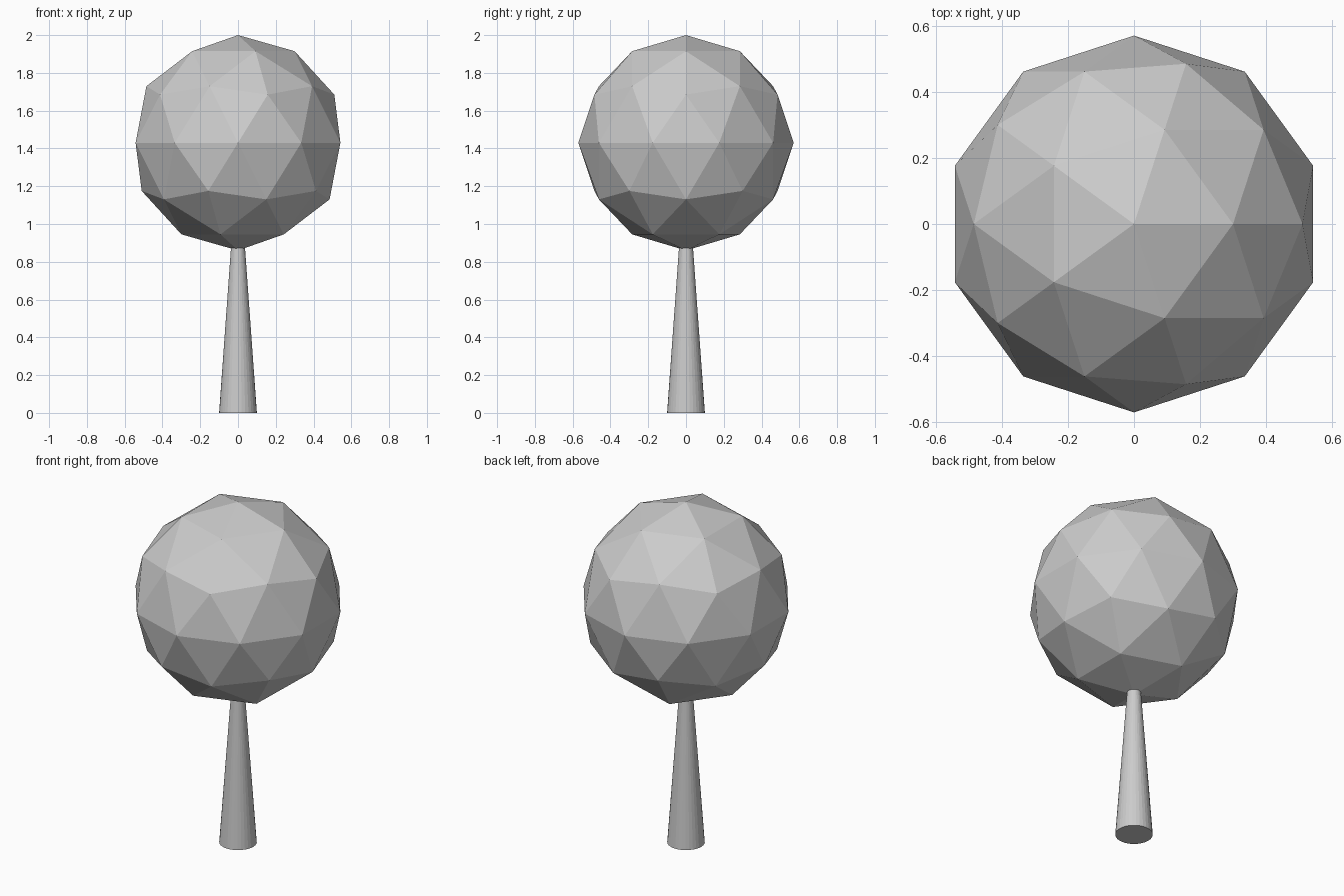
import bpy

if "Cube" in bpy.data.objects:
    bpy.data.objects.remove(bpy.data.objects["Cube"])

# Tapered trunk, running slightly into the crown
bpy.ops.mesh.primitive_cone_add(vertices=32, radius1=0.1, radius2=0.028,
                                depth=1.0, location=(0, 0, 0.5))
bpy.context.object.name = "trunk"

# Faceted ball crown
bpy.ops.mesh.primitive_ico_sphere_add(subdivisions=2, radius=0.57,
                                      location=(0, 0, 1.43))
bpy.context.object.name = "crown"
